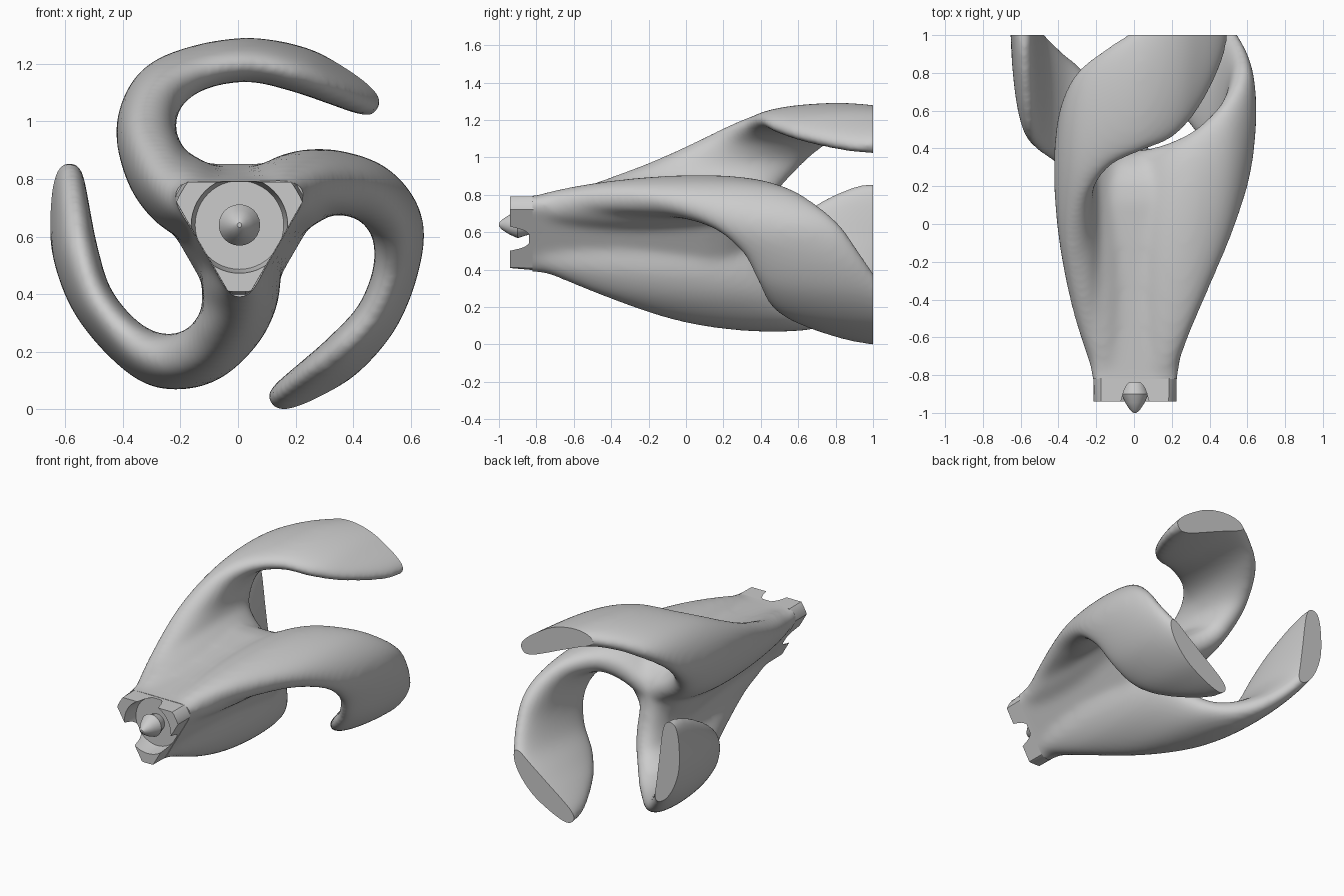
import bpy, bmesh, math
from mathutils import Vector

if "Cube" in bpy.data.objects:
    bpy.data.objects.remove(bpy.data.objects["Cube"])

CZ = 0.64          # height of the long axis
CX = 0.005


def add_loft(bm, rings):
    """Skin a list of equal-length point rings and cap both ends."""
    rows = [[bm.verts.new(p) for p in ring] for ring in rings]
    n = len(rows[0])
    for a, b in zip(rows, rows[1:]):
        for i in range(n):
            j = (i + 1) % n
            bm.faces.new((a[i], a[j], b[j], b[i]))
    bm.faces.new(rows[0])
    bm.faces.new(rows[-1][::-1])


def make_object(name, bm):
    bmesh.ops.recalc_face_normals(bm, faces=bm.faces[:])
    me = bpy.data.meshes.new(name)
    bm.to_mesh(me)
    bm.free()
    ob = bpy.data.objects.new(name, me)
    bpy.context.collection.objects.link(ob)
    return ob


def apply_modifiers(ob):
    dg = bpy.context.evaluated_depsgraph_get()
    me = bpy.data.meshes.new_from_object(ob.evaluated_get(dg))
    ob.modifiers.clear()
    ob.data = me


def smooth(ob, angle=35):
    bpy.ops.object.select_all(action='DESELECT')
    ob.select_set(True)
    bpy.context.view_layer.objects.active = ob
    bpy.ops.object.shade_smooth_by_angle(angle=math.radians(angle))


def triangle_ring(y, flat, corner, n=72):
    """Triangle with clipped corners at 30, 150 and 270 degrees."""
    pts = []
    for i in range(n):
        a = 2 * math.pi * i / n
        reach = 1e9
        for k in range(3):
            for deg, d in ((90, flat), (30, corner)):
                c = math.cos(a - math.radians(deg + 120 * k))
                if c > 0.01:
                    reach = min(reach, d / c)
        pts.append((CX + reach * math.cos(a), y, CZ + reach * math.sin(a)))
    return pts


def circle_ring(y, r, n=48):
    return [(CX + r * math.cos(2 * math.pi * i / n), y,
             CZ + r * math.sin(2 * math.pi * i / n)) for i in range(n)]


def spline(rows, steps=7):
    """Catmull-Rom through the control rows."""
    out = []
    ext = [rows[0]] + rows + [rows[-1]]
    for k in range(1, len(ext) - 2):
        p0, p1, p2, p3 = ext[k - 1:k + 3]
        for s in range(steps):
            t = s / steps
            out.append([0.5 * (2 * b + (c - a) * t + (2 * a - 5 * b + 4 * c - d) * t * t
                               + (3 * b - a - 3 * c + d) * t ** 3)
                        for a, b, c, d in zip(p0, p1, p2, p3)])
    out.append(list(rows[-1]))
    return out


# Blade path: x, z (from the axis), half thickness, front y, rear y
BLADE = [
    (0.0, 0.0, 0.12, -0.98, 0.39),
    (-0.105, 0.055, 0.13, -0.98, 0.41),
    (-0.205, 0.115, 0.132, -0.86, 0.45),
    (-0.285, 0.20, 0.113, -0.58, 0.52),
    (-0.325, 0.34, 0.102, -0.22, 0.66),
    (-0.275, 0.47, 0.093, 0.10, 0.82),
    (-0.15, 0.545, 0.077, 0.29, 0.93),
    (0.03, 0.575, 0.074, 0.38, 1.06),
    (0.20, 0.543, 0.077, 0.45, 1.25),
    (0.33, 0.490, 0.068, 0.58, 1.40),
    (0.44, 0.436, 0.055, 0.78, 1.45),
    (0.49, 0.410, 0.037, 0.92, 1.45),
]


def blade_rings(turn, n=40):
    path = spline(BLADE)
    ca, sa = math.cos(turn), math.sin(turn)
    rings = []
    for i, (x, z, h, yf, yr) in enumerate(path):
        q, p = path[min(i + 1, len(path) - 1)], path[max(i - 1, 0)]
        tan = Vector((q[0] - p[0], q[1] - p[1])).normalized()
        nor = Vector((-tan.y, tan.x))
        rad = Vector((x, z))
        root = 1 - min(1, rad.length / 0.5)      # the root is thicker to the rear
        rad = rad.normalized() * min(1, rad.length / 0.3)
        mid, half = (yf + yr) / 2, (yr - yf) / 2
        ring = []
        for k in range(n):
            f = 2 * math.pi * k / n
            s = math.sin(f)
            dy = half * math.cos(f)
            t = h * (1 + 0.35 * root * math.cos(f)) * math.copysign(abs(s) ** 0.8, s)
            w = Vector((x, z)) + nor * t + rad * 0.05 * dy
            ring.append((CX + w.x * ca - w.y * sa, mid + dy, CZ + w.x * sa + w.y * ca))
        rings.append(ring)
    return rings


# Swirled body: three curling blades fused around a triangular core
bm = bmesh.new()
for k in range(3):
    add_loft(bm, blade_rings(k * math.tau / 3))
add_loft(bm, [triangle_ring(*r) for r in (
    (-1.0, 0.15, 0.245), (-0.8, 0.153, 0.255), (-0.6, 0.166, 0.285), (-0.4, 0.18, 0.315),
    (-0.1, 0.202, 0.35), (0.12, 0.214, 0.36), (0.22, 0.20, 0.32), (0.30, 0.165, 0.25),
    (0.36, 0.10, 0.15))])
body = make_object("swirl_body", bm)
rm = body.modifiers.new("fuse", 'REMESH')
rm.mode = 'VOXEL'
rm.voxel_size = 0.015
sm = body.modifiers.new("relax", 'SMOOTH')
sm.factor = 0.5
sm.iterations = 36
apply_modifiers(body)

# Flat cuts at the blade ends and at the nose
bm = bmesh.new()
bm.from_mesh(body.data)
for y, d in ((1.0, 1), (-0.82, -1)):
    res = bmesh.ops.bisect_plane(bm, geom=bm.verts[:] + bm.edges[:] + bm.faces[:],
                                 plane_co=(0, y, 0), plane_no=(0, d, 0), clear_outer=True)
    cut = [e for e in res['geom_cut'] if isinstance(e, bmesh.types.BMEdge)]
    bmesh.ops.edgeloop_fill(bm, edges=cut)
bmesh.ops.recalc_face_normals(bm, faces=bm.faces[:])
bm.to_mesh(body.data)
bm.free()
smooth(body)

# Nose collar: a tapered bore leaves three corner lugs
bm = bmesh.new()
add_loft(bm, [triangle_ring(-0.94, 0.15, 0.232), triangle_ring(-0.815, 0.151, 0.243)])
collar = make_object("nose_collar", bm)
bm = bmesh.new()
add_loft(bm, [circle_ring(-0.96, 0.17), circle_ring(-0.87, 0.160),
              circle_ring(-0.84, 0.154)])
cutter = make_object("bore_cutter", bm)
cutter.hide_render = True
bo = collar.modifiers.new("bore", 'BOOLEAN')
bo.operation = 'DIFFERENCE'
bo.solver = 'EXACT'
bo.object = cutter
apply_modifiers(collar)
bpy.data.objects.remove(cutter)
smooth(collar, 25)

# Centre pin
bm = bmesh.new()
add_loft(bm, [circle_ring(y, r, 24) for y, r in (
    (-0.83, 0.05), (-0.90, 0.072), (-0.945, 0.052), (-0.985, 0.026), (-1.0, 0.008))])
smooth(make_object("centre_pin", bm))
